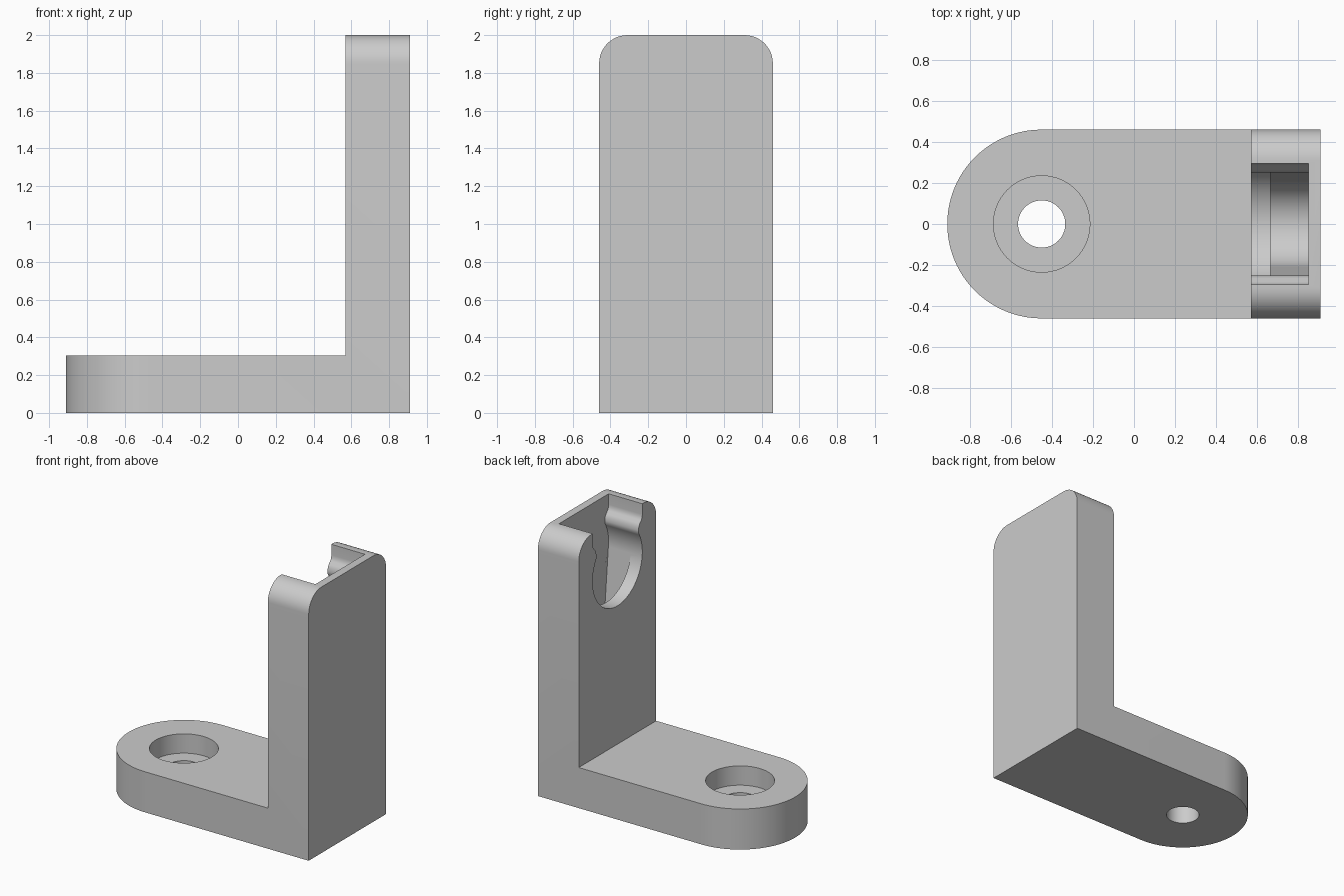
import bpy, bmesh
from math import sin, cos, pi, asin, radians
from mathutils import Vector

cube = bpy.data.objects.get("Cube")
if cube:
    bpy.data.objects.remove(cube, do_unlink=True)

grey = bpy.data.materials.new("plain grey")
grey.use_nodes = True
grey.diffuse_color = (0.6, 0.6, 0.6, 1)
grey.node_tree.nodes["Principled BSDF"].inputs["Base Color"].default_value = (0.6, 0.6, 0.6, 1)

HALF = 0.46       # half width of the bracket
FRONT = 0.57      # inner face of the upright
HOLE_X = -0.45


def arc(cy, cz, r, a0, a1, n):
    """Points along an arc; angles in radians."""
    return [(cy + r * cos(a0 + (a1 - a0) * i / n), cz + r * sin(a0 + (a1 - a0) * i / n))
            for i in range(n + 1)]


def prism(name, points, direction):
    """Extrude a closed outline of 3D points along a vector."""
    bm = bmesh.new()
    face = bm.faces.new([bm.verts.new(p) for p in points])
    new = bmesh.ops.extrude_face_region(bm, geom=[face])["geom"]
    bmesh.ops.translate(bm, vec=Vector(direction),
                        verts=[v for v in new if isinstance(v, bmesh.types.BMVert)])
    bmesh.ops.recalc_face_normals(bm, faces=bm.faces)
    mesh = bpy.data.meshes.new(name)
    bm.to_mesh(mesh)
    bm.free()
    mesh.materials.append(grey)
    obj = bpy.data.objects.new(name, mesh)
    bpy.context.collection.objects.link(obj)
    return obj


def cut(target, cutter):
    """Subtract a cutter and remove it."""
    cutter.hide_render = True
    mod = target.modifiers.new("cut", 'BOOLEAN')
    mod.operation, mod.solver, mod.object = 'DIFFERENCE', 'EXACT', cutter
    bpy.context.view_layer.objects.active = target
    bpy.ops.object.modifier_apply(modifier=mod.name)
    bpy.data.objects.remove(cutter, do_unlink=True)


# L-shaped body, extruded across the width
side = [(-0.91, 0), (0.91, 0), (0.91, 2), (FRONT, 2), (FRONT, 0.305), (-0.91, 0.305)]
bracket = prism("bracket", [(x, -HALF, z) for x, z in side], (0, 2 * HALF, 0))

# Round the foot end and the top corners of the upright
bm = bmesh.new()
bm.from_mesh(bracket.data)


def round_edges(test, radius, segments):
    edges = [e for e in bm.edges if all(test(v.co) for v in e.verts)
             and abs(e.verts[0].co.y - e.verts[1].co.y) < 0.01]
    bmesh.ops.bevel(bm, geom=edges, offset=radius, offset_type='OFFSET',
                    segments=segments, profile=0.5, affect='EDGES')


round_edges(lambda co: co.x < -0.9, HALF - 0.0005, 24)
round_edges(lambda co: co.z > 1.99, 0.15, 12)
bm.to_mesh(bracket.data)
bm.free()

# Counterbored screw hole
for name, radius, bottom in (("screw_hole", 0.115, -0.1), ("counterbore", 0.235, 0.16)):
    ring = arc(HOLE_X, 0, radius, 0, 2 * pi, 64)[:-1]
    cut(bracket, prism(name, [(x, y, bottom) for x, y in ring], (0, 0, 0.5)))

# Snap-in pocket: round seat, narrowed neck, open top
R, SEAT_Z = 0.295, 1.64
neck = [(0.25, 1.815), (0.253, 1.84), (0.265, 1.862), (0.283, 1.88), (0.293, 1.9),
        (R, 1.92), (R, 2.1)]
half = arc(0, SEAT_Z, R, -pi / 2, pi / 2 - asin(0.25 / R), 28) + neck
outline = half + [(-y, z) for y, z in reversed(half[1:])]
cut(bracket, prism("pocket", [(FRONT - 0.1, y, z) for y, z in outline], (0.38, 0, 0)))

# Deeper tapering cavity behind the seat lip
LOW_R, LOW_Z = 0.21, 0.75
tilt = asin((R - LOW_R) / (SEAT_Z - LOW_Z))
cavity = (arc(0, LOW_Z, LOW_R, -pi - tilt + 2 * tilt, -tilt, 24)
          + arc(0, SEAT_Z, R - 0.001, -tilt, pi + tilt, 40))
cut(bracket, prism("cavity", [(0.665, y, z) for y, z in cavity], (0.1849, 0, 0)))

# Smooth the curves, keep the edges sharp
bpy.ops.object.select_all(action='DESELECT')
bracket.select_set(True)
bpy.context.view_layer.objects.active = bracket
bpy.ops.object.shade_smooth_by_angle(angle=radians(30))
